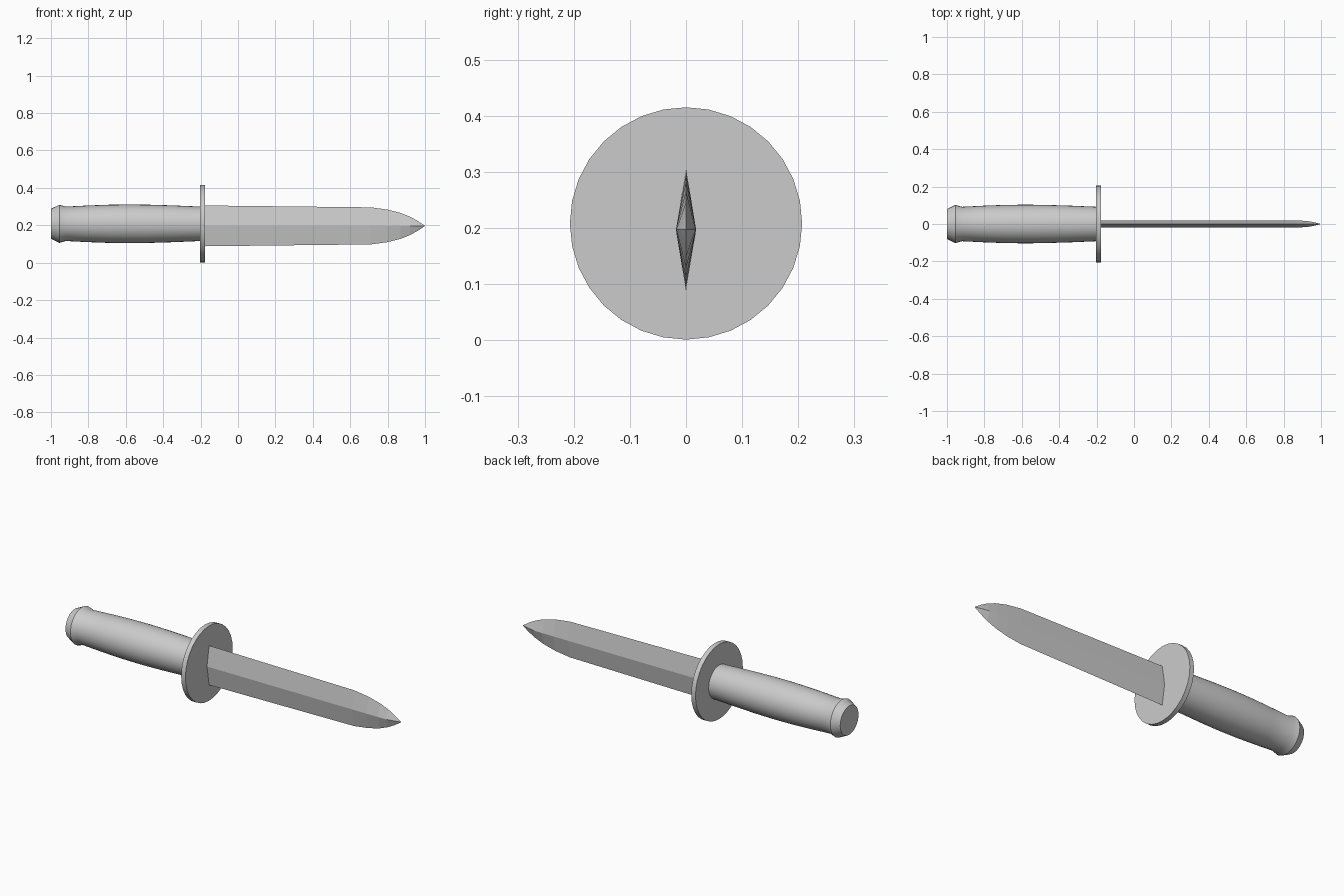
import bpy
import bmesh
import math

if "Cube" in bpy.data.objects:
    bpy.data.objects.remove(bpy.data.objects["Cube"])

AXIS_Z = 0.208   # centre line of handle and guard
RIDGE_Z = 0.197  # centre line of blade


def loft(name, rings, tip=None, smooth=None):
    """Skin equal-sized rings of points; close the start, and the end by a tip or a cap."""
    bm = bmesh.new()
    loops = [[bm.verts.new(p) for p in ring] for ring in rings]
    n = len(loops[0])
    for a, b in zip(loops, loops[1:]):
        for i in range(n):
            j = (i + 1) % n
            bm.faces.new((a[i], a[j], b[j], b[i]))
    bm.faces.new(loops[0])
    if tip:
        t = bm.verts.new(tip)
        for i in range(n):
            bm.faces.new((loops[-1][i], loops[-1][(i + 1) % n], t))
    else:
        bm.faces.new(loops[-1])
    bmesh.ops.recalc_face_normals(bm, faces=bm.faces)
    mesh = bpy.data.meshes.new(name)
    bm.to_mesh(mesh)
    bm.free()
    obj = bpy.data.objects.new(name, mesh)
    bpy.context.collection.objects.link(obj)
    if smooth:
        bpy.ops.object.select_all(action='DESELECT')
        obj.select_set(True)
        bpy.context.view_layer.objects.active = obj
        bpy.ops.object.shade_smooth_by_angle(angle=math.radians(smooth))
    return obj


def circle(x, r, n=32):
    return [(x, r * math.sin(math.tau * i / n), AXIS_Z + r * math.cos(math.tau * i / n))
            for i in range(n)]


def diamond(x, half_width, half_thick):
    return [(x, 0, RIDGE_Z + half_width), (x, half_thick, RIDGE_Z),
            (x, 0, RIDGE_Z - half_width), (x, -half_thick, RIDGE_Z)]


# Swelling handle with flared, chamfered pommel
handle_profile = [(-1.0, 0.080), (-0.955, 0.102), (-0.92, 0.092), (-0.80, 0.098),
                  (-0.69, 0.102), (-0.58, 0.1035), (-0.47, 0.102), (-0.34, 0.098), (-0.20, 0.092)]
loft("handle", [circle(x, r) for x, r in handle_profile], smooth=20)

# Round disc guard
loft("guard", [circle(-0.203, 0.207), circle(-0.177, 0.207)], smooth=30)

# Double-edged blade of diamond section, curving to a point
blade_profile = [(-0.178, 0.109, 0.018), (0.71, 0.099, 0.018), (0.80, 0.087, 0.018),
                 (0.87, 0.069, 0.018), (0.92, 0.049, 0.017), (0.96, 0.027, 0.010)]
loft("blade", [diamond(*p) for p in blade_profile], tip=(1.0, 0, RIDGE_Z))
